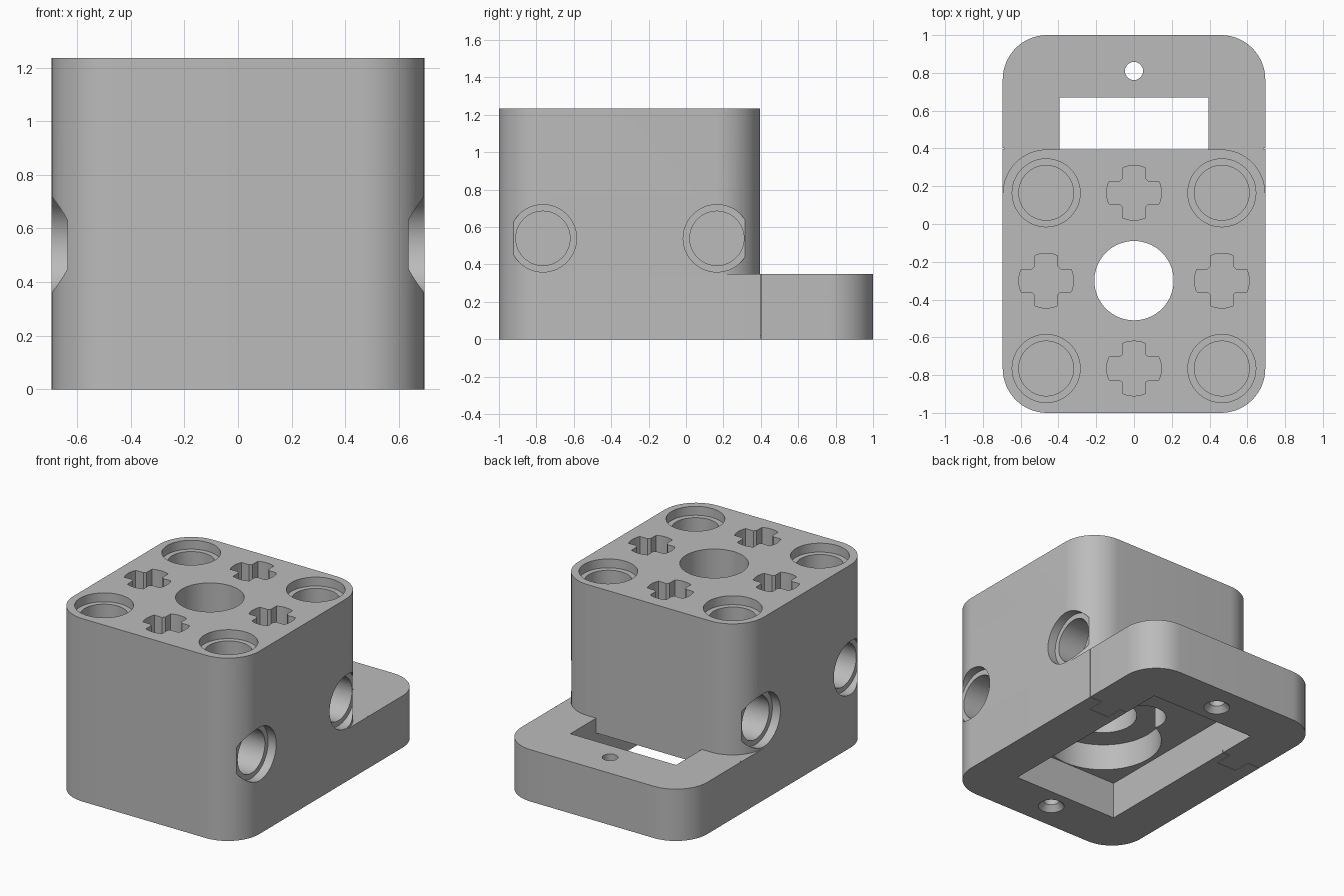
import bpy, bmesh, math
from mathutils import Matrix, Vector

old = bpy.data.objects.get("Cube")
if old:
    bpy.data.objects.remove(old, do_unlink=True)

grey = bpy.data.materials.new("light_grey")
grey.use_nodes = True
COLOUR = (0.5, 0.5, 0.5, 1)
grey.diffuse_color = COLOUR
grey.node_tree.nodes["Principled BSDF"].inputs["Base Color"].default_value = COLOUR

HALF_W, HEIGHT, SLAB_H, BACK = 0.695, 1.235, 0.35, 0.395
PITCH, HUB_Y = 0.465, -0.3
ROWS = (HUB_Y - PITCH, HUB_Y + PITCH)
BORE, RIM, DEPTH = 0.145, 0.18, 0.465


def make(name, bm):
    bmesh.ops.recalc_face_normals(bm, faces=bm.faces)
    mesh = bpy.data.meshes.new(name)
    bm.to_mesh(mesh)
    bm.free()
    mesh.materials.append(grey)
    obj = bpy.data.objects.new(name, mesh)
    bpy.context.collection.objects.link(obj)
    return obj


def extrude(name, points, offset):
    """Prism from a closed 3D outline."""
    bm = bmesh.new()
    face = bm.faces.new([bm.verts.new(p) for p in points])
    new = bmesh.ops.extrude_face_region(bm, geom=[face])["geom"]
    bmesh.ops.translate(bm, vec=Vector(offset),
                        verts=[v for v in new if isinstance(v, bmesh.types.BMVert)])
    return make(name, bm)


def rounded_block(name, y0, y1, z0, z1, r=0.235, steps=16):
    pts = []
    corners = ((1, y1 - r), (-1, y1 - r), (-1, y0 + r), (1, y0 + r))
    for k, (side, cy) in enumerate(corners):
        for i in range(steps + 1):
            a = math.pi / 2 * (k + i / steps)
            pts.append((side * (HALF_W - r) + r * math.cos(a), cy + r * math.sin(a), z0))
    return extrude(name, pts, (0, 0, z1 - z0))


def rod(start, end, r, r2=None):
    """Round cutter between two points."""
    start, end = Vector(start), Vector(end)
    axis = end - start
    bm = bmesh.new()
    turn = axis.to_track_quat('Z', 'Y').to_matrix().to_4x4()
    bmesh.ops.create_cone(bm, cap_ends=True, segments=56, radius1=r,
                          radius2=r if r2 is None else r2, depth=axis.length,
                          matrix=Matrix.Translation((start + end) / 2) @ turn)
    return make("cutter", bm)


def box(x0, x1, y0, y1, z0, z1):
    return extrude("cutter", [(x0, y0, z0), (x1, y0, z0), (x1, y1, z0), (x0, y1, z0)],
                   (0, 0, z1 - z0))


def pin_hole(mouth, inward):
    """Blind bore with a wider shallow rim."""
    mouth, inward = Vector(mouth), Vector(inward)
    outside = mouth - inward * 0.05
    return [rod(outside, mouth + inward * DEPTH, BORE),
            rod(outside, mouth + inward * 0.06, RIM)]


def cross_hole(x, y, half=0.06, inner=0.075):
    """Axle-shaped blind hole with curved arm ends."""
    pts = []
    a0 = math.asin(half / BORE)
    for k in range(4):
        for i in range(7):
            a = k * math.pi / 2 - a0 + 2 * a0 * i / 6
            pts.append((x + BORE * math.cos(a), y + BORE * math.sin(a), HEIGHT + 0.05))
        # small relieved corner between the arms
        for px, py in ((inner, half), (half, inner)):
            c, s = round(math.cos(k * math.pi / 2)), round(math.sin(k * math.pi / 2))
            pts.append((x + px * c - py * s, y + px * s + py * c, HEIGHT + 0.05))
    return extrude("cutter", pts, (0, 0, -DEPTH - 0.05))


def cut(obj, cutters):
    for c in cutters:
        mod = obj.modifiers.new("cut", 'BOOLEAN')
        mod.operation, mod.solver, mod.object = 'DIFFERENCE', 'EXACT', c
        bpy.context.view_layer.objects.active = obj
        bpy.ops.object.modifier_apply(modifier=mod.name)


# Main parts
block = rounded_block("upper_block", -1, BACK, SLAB_H, HEIGHT)
base = rounded_block("base_plate", -1, 1, 0, SLAB_H)

# Shaft opening and the round recesses beneath it
shared = [rod((0, HUB_Y, 0.2), (0, HUB_Y, HEIGHT + 0.1), 0.21),
          rod((0, HUB_Y, 0.2), (0, HUB_Y, 0.43), 0.365),
          rod((0, 0.08, 0.2), (0, 0.08, 0.43), 0.15)]

# Connector holes in the top and sides
holes = []
for y in ROWS:
    holes.append(cross_hole(0, y))
    for s in (-1, 1):
        holes += pin_hole((s * PITCH, y, HEIGHT), (0, 0, -1))
        holes += pin_hole((s * HALF_W, y, 0.54), (-s, 0, 0))
for s in (-1, 1):
    holes.append(cross_hole(s * PITCH, HUB_Y))

# Stepped pocket open at the back of the base
L = 0.67
pocket = extrude("cutter", [(-0.395, y, z) for y, z in
                            ((-L, -0.1), (L, -0.1), (L, 0.45), (BACK, 0.45),
                             (BACK, 0.25), (-L, 0.25))], (0.79, 0, 0))
under = [pocket]

# Countersunk screw holes
for s in (-1, 1):
    y = s * 0.81
    under.append(rod((0, y, -0.05), (0, y, 0.4 if s > 0 else 0.3), 0.048))
    under.append(rod((0, y, -0.01), (0, y, 0.04), 0.09, 0.046))

# Fine keyed seams where the rear frame meets the base
g = 0.002
path = [(0.72, 0.4), (0.6, 0.4), (0.6, 0.28), (0.45, 0.28), (0.45, 0.4), (0.38, 0.4)]
for s in (-1, 1):
    for (xa, ya), (xb, yb) in zip(path, path[1:]):
        xs, ys = sorted((s * xa, s * xb)), sorted((ya, yb))
        under.append(box(xs[0] - g, xs[1] + g, ys[0] - g, ys[1] + g, -0.05, 0.02))
    xs = sorted((s * 0.72, s * 0.685))
    under.append(box(xs[0], xs[1], 0.4 - g, 0.4 + g, -0.1, SLAB_H + 0.1))

cut(block, shared + holes)
cut(base, under + shared)
for c in set(shared + holes + under):
    bpy.data.objects.remove(c, do_unlink=True)

# Smooth curved walls, crisp edges
bpy.ops.object.select_all(action='DESELECT')
for o in (block, base):
    o.select_set(True)
bpy.context.view_layer.objects.active = block
bpy.ops.object.shade_smooth_by_angle(angle=math.radians(30))
